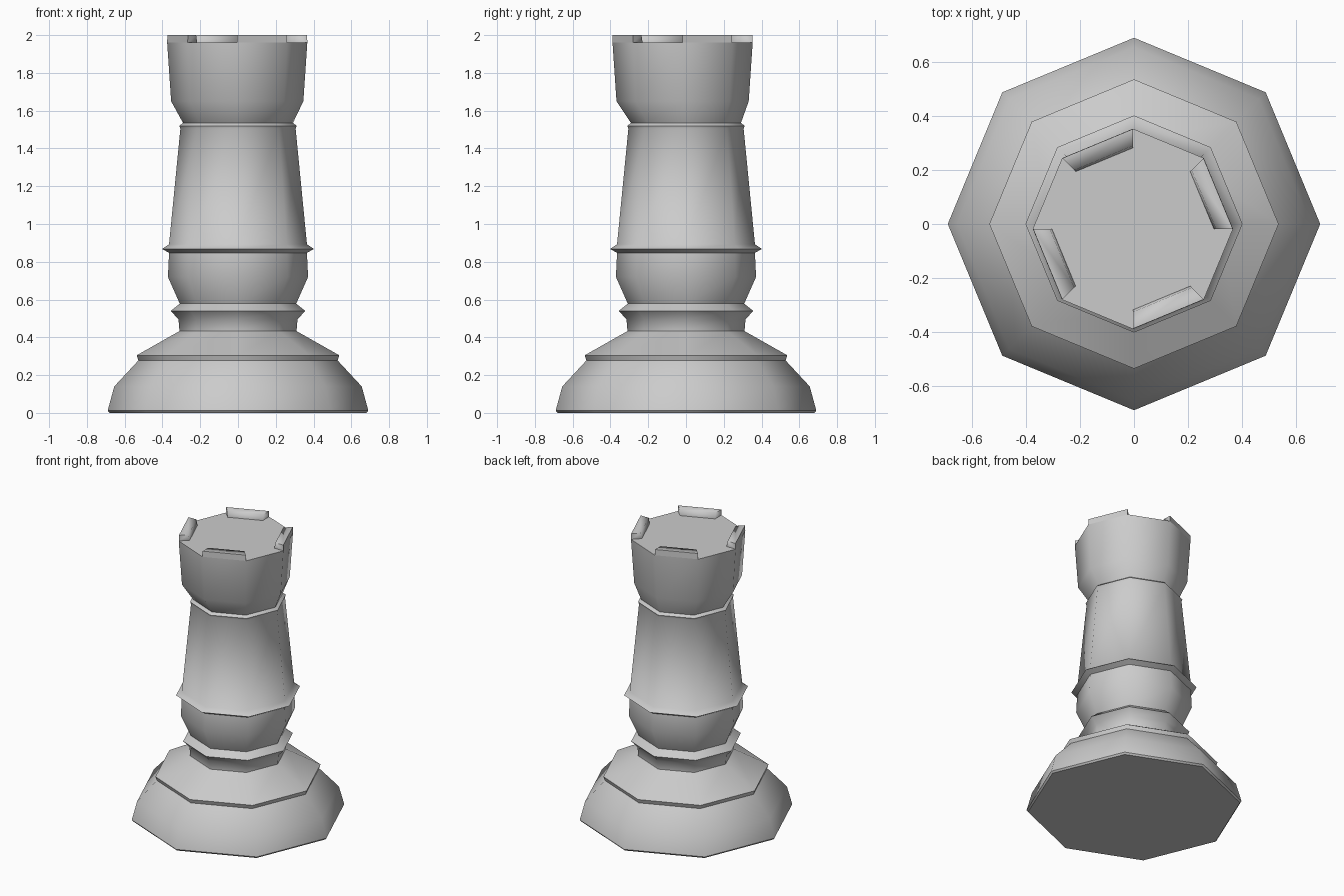
import bpy, bmesh
from math import sin, cos, pi, radians

if "Cube" in bpy.data.objects:
    bpy.data.objects.remove(bpy.data.objects["Cube"])

SIDES = 8
SHIFT = (-0.004, -0.018)   # the crown sits slightly off axis


def point(r, z, i, shift=(0, 0)):
    a = 2 * pi * i / SIDES
    return (r * cos(a) + shift[0], r * sin(a) + shift[1], z)


def finish(name, bm, angle):
    bmesh.ops.recalc_face_normals(bm, faces=bm.faces)
    mesh = bpy.data.meshes.new(name)
    bm.to_mesh(mesh)
    bm.free()
    ob = bpy.data.objects.new(name, mesh)
    bpy.context.collection.objects.link(ob)
    bpy.ops.object.select_all(action='DESELECT')
    ob.select_set(True)
    bpy.context.view_layer.objects.active = ob
    bpy.ops.object.shade_smooth_by_angle(angle=radians(angle))
    return ob


# Octagonal turned body: each profile entry is radius, height
foot = [(0.68, 0), (0.69, 0.012), (0.655, 0.14), (0.527, 0.278),
        (0.536, 0.305), (0.31, 0.433)]
collars = [(0.315, 0.495), (0.356, 0.54), (0.308, 0.578), (0.371, 0.72),
           (0.365, 0.847), (0.402, 0.868), (0.365, 0.893)]
shaft = [(0.305, 1.505), (0.311, 1.52), (0.291, 1.535)]
crown = [(0.35, 1.65), (0.371, 1.96)]

bm = bmesh.new()
rings = []
for r, z in foot + collars + shaft + crown:
    shift = SHIFT if z > 1.6 else (0, 0)
    rings.append([bm.verts.new(point(r, z, i, shift)) for i in range(SIDES)])
for low, high in zip(rings, rings[1:]):
    for i in range(SIDES):
        j = (i + 1) % SIDES
        bm.faces.new((low[i], low[j], high[j], high[i]))
bm.faces.new(rings[0])
bm.faces.new(rings[-1])
finish("tower_body", bm, 50)

# Battlements on every second side of the crown
section = [(0.371, 1.96), (0.37, 2.0), (0.308, 2.0), (0.30, 1.96)]
bm = bmesh.new()
for i in range(0, SIDES, 2):
    a, b = [[bm.verts.new(point(r, z, k, SHIFT)) for r, z in section]
            for k in (i, i + 1)]
    for n in range(3):
        bm.faces.new((a[n], b[n], b[n + 1], a[n + 1]))
    bm.faces.new(a)
    bm.faces.new(b)
finish("battlements", bm, 85)
